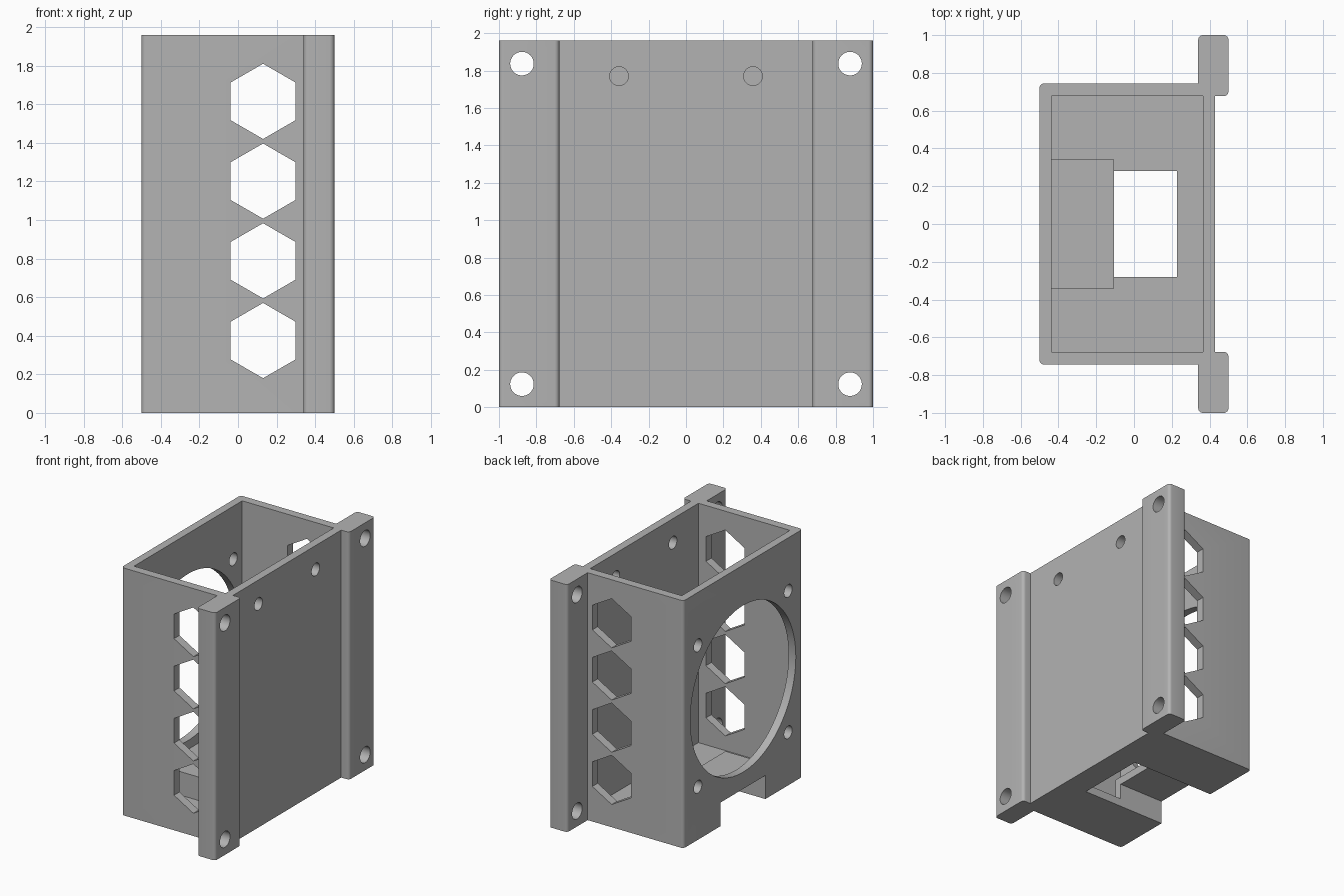
import bpy, bmesh, math
from mathutils import Matrix, Vector

old = bpy.data.objects.get("Cube")
if old:
    bpy.data.objects.remove(old, do_unlink=True)

HEIGHT = 1.96
grey = bpy.data.materials.new("grey plastic")
grey.use_nodes = True
grey.diffuse_color = (0.45, 0.45, 0.45, 1)
grey.node_tree.nodes["Principled BSDF"].inputs["Base Color"].default_value = (0.45, 0.45, 0.45, 1)


def finish(name, bm):
    bmesh.ops.recalc_face_normals(bm, faces=bm.faces)
    mesh = bpy.data.meshes.new(name)
    bm.to_mesh(mesh)
    bm.free()
    mesh.materials.append(grey)
    obj = bpy.data.objects.new(name, mesh)
    bpy.context.collection.objects.link(obj)
    return obj


def block(name, x, y, z):
    bm = bmesh.new()
    bmesh.ops.create_cube(bm, size=1)
    for v in bm.verts:
        v.co = Vector([(r[0] + r[1]) / 2 + c * (r[1] - r[0]) for r, c in zip((x, y, z), v.co)])
    return finish(name, bm)


def drill(name, centre, radius, depth, axis="X", sides=48):
    bm = bmesh.new()
    bmesh.ops.create_cone(bm, cap_ends=True, segments=sides, radius1=radius, radius2=radius, depth=depth)
    turn = Matrix.Rotation(math.pi / 2, 4, "Y" if axis == "X" else "X")
    bm.transform(Matrix.Translation(centre) @ turn)
    return finish(name, bm)


def combine(target, tool, operation):
    mod = target.modifiers.new("cut", "BOOLEAN")
    mod.operation, mod.object, mod.solver = operation, tool, "EXACT"
    bpy.context.view_layer.objects.active = target
    bpy.ops.object.modifier_apply(modifier=mod.name)
    bpy.data.objects.remove(tool, do_unlink=True)


# Outer shell: half profile (x, y, rounded corner), mirrored across y
half = [(0.43, 0.677, False), (0.5, 0.677, True), (0.5, 1, True),
        (0.34, 1, True), (0.34, 0.745, False), (-0.5, 0.745, True)]
profile = half + [(x, -y, r) for x, y, r in reversed(half)]
outline = []
for i, (x, y, rounded) in enumerate(profile):
    p = Vector((x, y, 0))
    if not rounded:
        outline.append(p)
        continue
    a = (Vector((*profile[i - 1][:2], 0)) - p).normalized()
    b = (Vector((*profile[(i + 1) % len(profile)][:2], 0)) - p).normalized()
    for k in range(7):
        t = k / 6 * math.pi / 2
        outline.append(p + 0.025 * (a * (1 - math.sin(t)) + b * (1 - math.cos(t))))

bm = bmesh.new()
base = bm.faces.new([bm.verts.new(p) for p in outline])
top = bmesh.ops.extrude_face_region(bm, geom=[base])["geom"]
bmesh.ops.translate(bm, vec=(0, 0, HEIGHT), verts=[g for g in top if isinstance(g, bmesh.types.BMVert)])
housing = finish("fan_housing", bm)

# Hollow inside, with a covered cable channel in the floor
combine(housing, block("cavity", (-0.437, 0.365), (-0.677, 0.677), (0.064, 2.2)), "DIFFERENCE")
combine(housing, block("channel_cover", (-0.47, -0.107), (-0.342, 0.342), (0.03, 0.25)), "UNION")
combine(housing, block("channel", (-0.7, 0.228), (-0.28, 0.28), (-0.2, 0.187)), "DIFFERENCE")

# Fan opening
combine(housing, drill("fan_opening", (-0.5, 0, 0.98), 0.66, 0.3, sides=96), "DIFFERENCE")

# Hexagonal vents through both side walls
for i in range(4):
    combine(housing, drill("vent", (0.13, 0, 0.375 + i * 0.4135), 0.195, 1.8, "Y", 6), "DIFFERENCE")

# Screw holes: mounting flanges, flat wall and fan wall
for side in (-1, 1):
    for level in (-1, 1):
        for x, y, z, radius in ((0.42, 0.877, 0.857, 0.063),
                                (0.4, 0.358, 0.8, 0.05),
                                (-0.47, 0.565, 0.56, 0.05)):
            # Flat wall holes sit slightly below the middle
            middle = 0.97 if y == 0.358 else 0.98
            combine(housing, drill("screw_hole", (x, side * y, middle + level * z), radius, 0.24),
                    "DIFFERENCE")

bpy.ops.object.select_all(action="DESELECT")
housing.select_set(True)
bpy.context.view_layer.objects.active = housing
bpy.ops.object.shade_smooth_by_angle(angle=math.radians(30))
